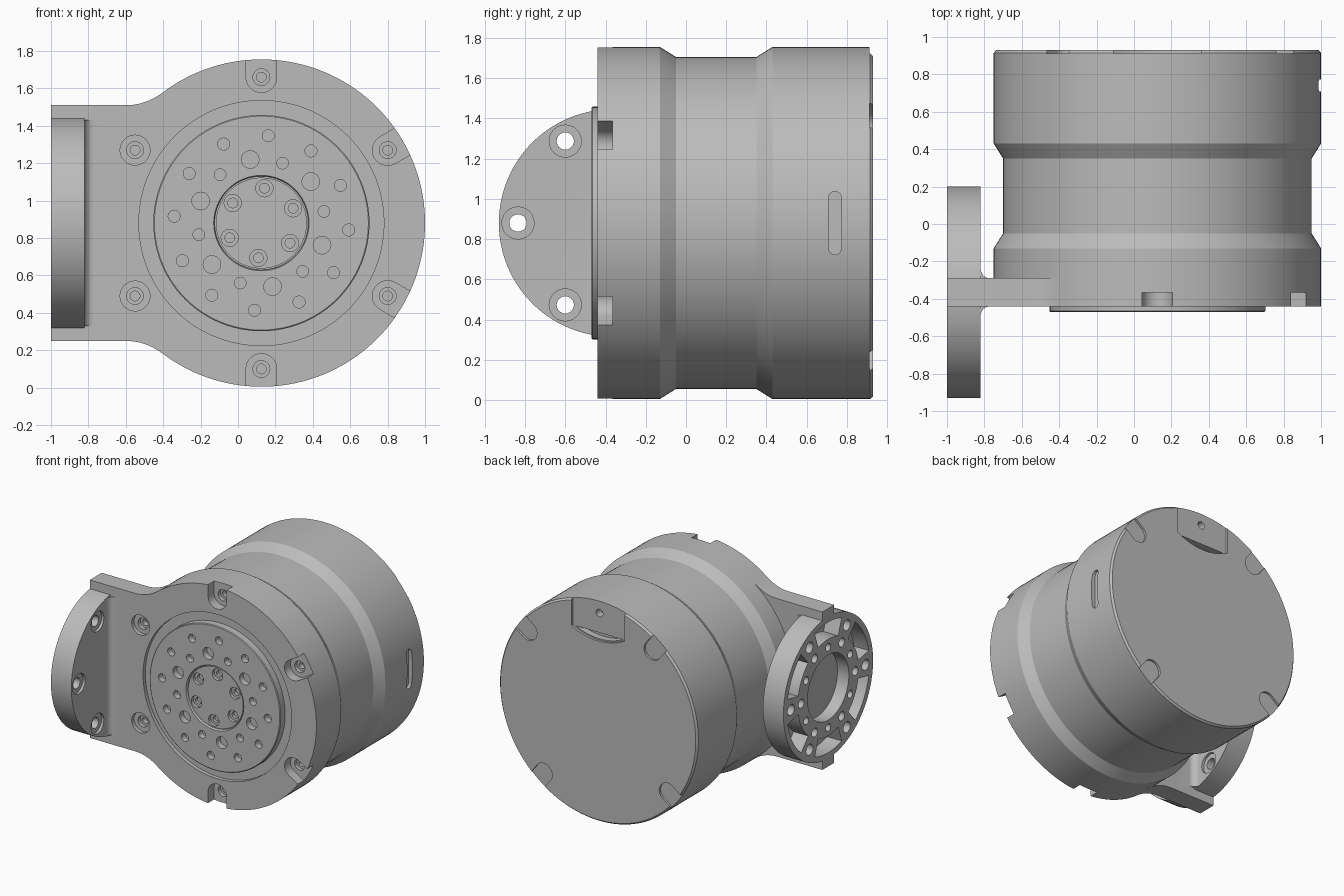
import bpy, bmesh
from math import sin, cos, radians, pi

old = bpy.data.objects.get("Cube")
if old:
    bpy.data.objects.remove(old, do_unlink=True)

grey = bpy.data.materials.new("satin grey")
grey.use_nodes = True
tone = (0.5, 0.5, 0.5, 1)
grey.diffuse_color = tone
grey.node_tree.nodes["Principled BSDF"].inputs["Base Color"].default_value = tone

# Frames place a flat outline (u, v) at depth d along an axis
FRONT = lambda u, v, d: (u, d, v)
SIDE = lambda u, v, d: (d, u, v)
PLAN = lambda u, v, d: (u, v, d)

CX, CZ, R = 0.125, 0.88, 0.875      # housing axis and radius
FY, FR = -0.365, 0.565              # flange axis and radius


def polar(c, r, deg):
    return c[0] + r * cos(radians(deg)), c[1] + r * sin(radians(deg))


def circle(c, r, n):
    return [polar(c, r, 360 * i / n) for i in range(n)]


def arc(c, r, a, b, n):
    return [polar(c, r, a + (b - a) * i / n) for i in range(n + 1)]


def loft(bm, loops, frame):
    """Skin a stack of (outline, depth) loops and cap both ends."""
    rings = [[bm.verts.new(frame(u, v, d)) for u, v in pts] for pts, d in loops]
    n = len(rings[0])
    faces = [bm.faces.new(rings[0]), bm.faces.new(rings[-1])]
    for a, b in zip(rings, rings[1:]):
        for i in range(n):
            j = (i + 1) % n
            faces.append(bm.faces.new((a[i], a[j], b[j], b[i])))
    bmesh.ops.recalc_face_normals(bm, faces=faces)


def prism(bm, pts, d0, d1, frame):
    loft(bm, [(pts, d0), (pts, d1)], frame)


def lathe(bm, c, profile, frame, n=24):
    loft(bm, [(circle(c, r, n), d) for r, d in profile], frame)


def make(name, bm):
    me = bpy.data.meshes.new(name)
    bm.to_mesh(me)
    bm.free()
    me.materials.append(grey)
    ob = bpy.data.objects.new(name, me)
    bpy.context.collection.objects.link(ob)
    return ob


def boolean(ob, bm, op="DIFFERENCE"):
    tool = make("tool", bm)
    tool.hide_render = True
    mod = ob.modifiers.new("bool", "BOOLEAN")
    mod.operation, mod.solver, mod.object = op, "EXACT", tool
    bpy.context.view_layer.objects.active = ob
    bpy.ops.object.modifier_apply(modifier=mod.name)
    bpy.data.objects.remove(tool, do_unlink=True)


def smooth(ob):
    bpy.ops.object.select_all(action="DESELECT")
    ob.select_set(True)
    bpy.context.view_layer.objects.active = ob
    bpy.ops.object.shade_smooth_by_angle(angle=radians(25))


def u_notch(c, r, deg, half):
    """Slot outline with a round inner end, opening outward past the rim."""
    end = polar(c, r, deg)
    pts = arc(end, half, deg + 90, deg + 270, 16)
    dx, dz = polar((0, 0), 0.3, deg)
    return pts + [(pts[-1][0] + dx, pts[-1][1] + dz), (pts[0][0] + dx, pts[0][1] + dz)]


axis = (CX, CZ)
hub = (FY, CZ)

# Housing: waisted drum with a ring recess on the front
bm = bmesh.new()
lathe(bm, axis, [(0.655, -0.41), (0.655, -0.44), (R, -0.44), (R, -0.13), (0.825, -0.05),
                 (0.825, 0.35), (R, 0.43), (R, 0.915), (0.862, 0.93)], FRONT, 144)
housing = make("housing_with_bracket", bm)

# Bracket plate flaring into the drum
top = [(-1, 1.51)]
p0, p1, p2 = (-0.6, 1.51), (-0.493, 1.51), (-0.4, 1.58)
for i in range(11):
    t = i / 10
    top.append(tuple((1 - t) ** 2 * a + 2 * t * (1 - t) * b + t * t * c
                     for a, b, c in zip(p0, p1, p2)))
inner = arc(axis, 0.76, 127, 233, 32)
bottom = [(u, 2 * CZ - v) for u, v in reversed(top)]
bm = bmesh.new()
prism(bm, top + inner + bottom, -0.44, -0.29, FRONT)
boolean(housing, bm, "UNION")

# Round side flange
bm = bmesh.new()
lathe(bm, hub, [(FR, -1), (FR, -0.82)], SIDE, 96)
boolean(housing, bm, "UNION")

# Fillets where the plate meets the flange
bm = bmesh.new()
for s in (-1, 1):
    y = FY + s * 0.075
    curve = arc((-0.77, y + s * 0.05), 0.05, 180, 180 + s * 90, 8)
    prism(bm, curve + [(-0.77, y - s * 0.02), (-0.84, y - s * 0.02), (-0.84, y + s * 0.05)],
          0.33, 1.43, PLAN)
boolean(housing, bm, "UNION")

# Front screw seats: open notches on the rim, round ones on the plate
seats = bmesh.new()
holes = bmesh.new()
for a in range(30, 390, 60):
    c = polar(axis, 0.78, a)
    if a in (150, 210):
        lathe(seats, c, [(0.08, -0.5), (0.08, -0.41)], FRONT, 32)
        floor = -0.41
    else:
        prism(seats, u_notch(axis, 0.78, a, 0.082), -0.5, -0.365, FRONT)
        floor = -0.365
    lathe(holes, c, [(0.045, floor - 0.02), (0.045, floor + 0.03),
                     (0.026, floor + 0.03), (0.026, floor + 0.07)], FRONT)

# Back notches, top connector recess and side slot
for a in range(38, 398, 90):
    prism(seats, u_notch(axis, 0.78, a, 0.075), 0.912, 1, FRONT)
w = 0.235
prism(seats, [(CX + w, CZ + 1)] + [(CX - w, CZ + 1)]
      + arc((CX, CZ + 1.05), 0.485, 241, 299, 16), 0.912, 1, FRONT)
lathe(holes, (CX, CZ + 0.78), [(0.03, 0.85), (0.03, 0.95)], FRONT)
prism(holes, arc((CX, CZ + 1.05), 0.475, 244, 296, 16), 0.86, 0.95, FRONT)
prism(seats, arc((0.74, CZ + 0.125), 0.032, 0, 180, 10)
      + arc((0.74, CZ - 0.125), 0.032, 180, 360, 10), 0.965, 1.1, SIDE)

# Flange: blind bore, weight-saving pockets, bolt holes
lathe(seats, hub, [(0.26, -1.1), (0.26, -0.9)], SIDE, 64)
for a in range(0, 360, 60):
    lathe(seats, polar(hub, 0.47, a), [(0.043, -1.1), (0.043, -0.84),
                                      (0.08, -0.84), (0.08, -0.79)], SIDE)
    lathe(seats, polar(hub, 0.34, a), [(0.035, -1.1), (0.035, -0.88)], SIDE)
    m = a + 30
    lathe(seats, polar(hub, 0.32, m), [(0.03, -1.1), (0.03, -0.88)], SIDE)
    prism(seats, arc(hub, 0.52, m - 19, m + 19, 12)
          + arc(hub, 0.385, m + 19, m - 19, 12), -1.1, -0.87, SIDE)
boolean(housing, seats)
boolean(housing, holes)
smooth(housing)

# Output rotor with a stepped centre disc
bm = bmesh.new()
lathe(bm, axis, [(0.578, -0.39), (0.578, -0.465), (0.572, -0.47), (0.255, -0.47),
                 (0.25, -0.462), (0.25, -0.445), (0.243, -0.445), (0.243, -0.46)], FRONT, 96)
rotor = make("output_rotor", bm)
bm = bmesh.new()
for i in range(12):
    lathe(bm, polar(axis, 0.468, 25.5 + 30 * i), [(0.032, -0.5), (0.032, -0.42)], FRONT)
for i in range(6):
    a = 60 * i
    lathe(bm, polar(axis, 0.345, 40 + a), [(0.047, -0.5), (0.047, -0.42)], FRONT)
    lathe(bm, polar(axis, 0.34, 10.5 + a), [(0.031, -0.5), (0.031, -0.42)], FRONT)
    lathe(bm, polar(axis, 0.187, 25 + a), [(0.046, -0.5), (0.046, -0.435),
                                          (0.026, -0.435), (0.026, -0.41)], FRONT)
boolean(rotor, bm)
smooth(rotor)
